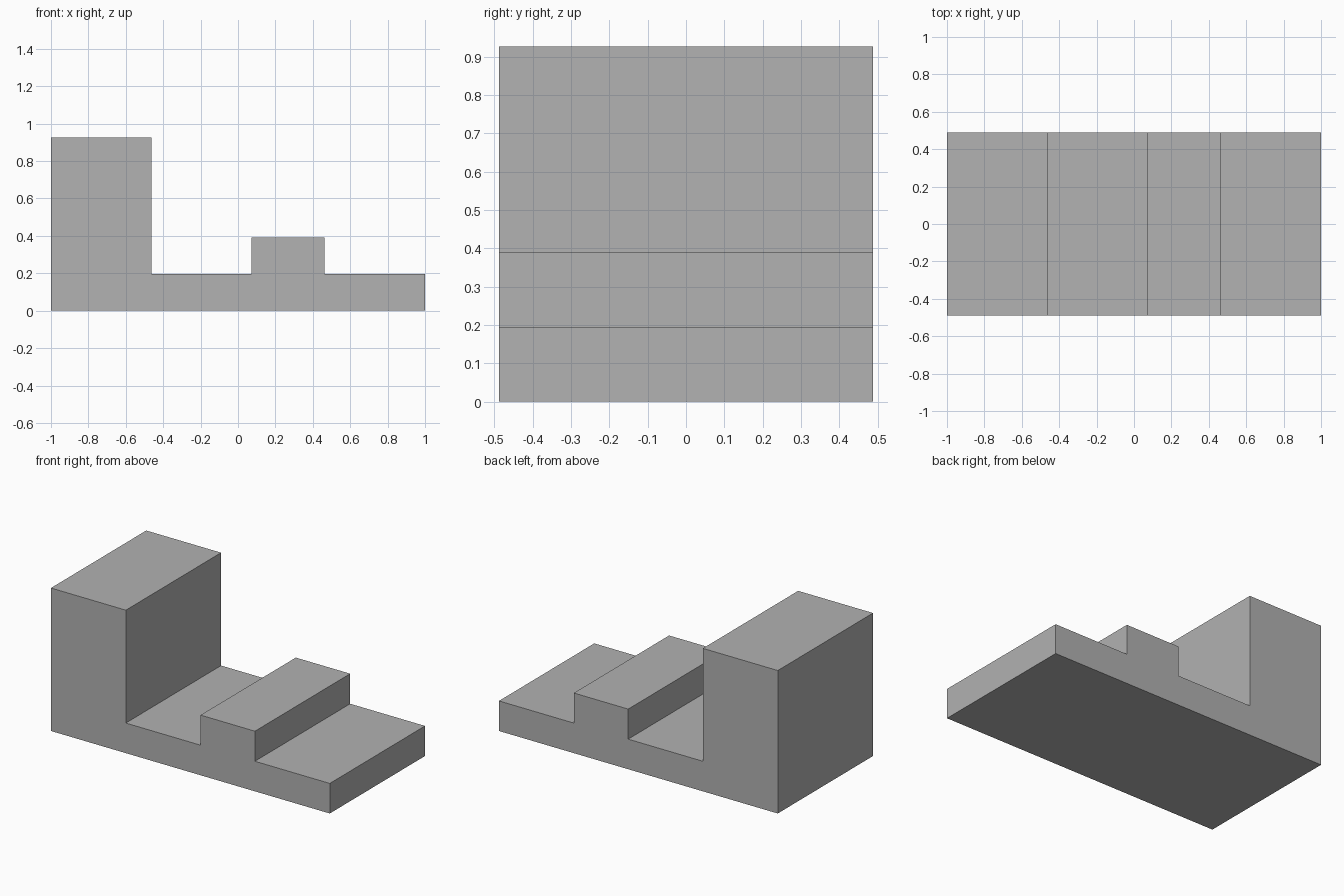
import bpy
import bmesh
from mathutils import Vector

# Remove the default object
cube = bpy.data.objects.get("Cube")
if cube:
    bpy.data.objects.remove(cube, do_unlink=True)

# Plain grey material
grey = bpy.data.materials.new("plain_grey")
grey.use_nodes = True
colour = (0.445, 0.445, 0.445, 1.0)
grey.diffuse_color = colour
grey.node_tree.nodes["Principled BSDF"].inputs["Base Color"].default_value = colour

# Side profile: tall block, channel, low rib, ledge
HALF_DEPTH = 0.488
BASE, RIB, TALL = 0.195, 0.39, 0.927
BLOCK_EDGE, RIB_START, RIB_END = -0.463, 0.073, 0.463
profile = [
    (-1, 0), (1, 0), (1, BASE),
    (RIB_END, BASE), (RIB_END, RIB), (RIB_START, RIB), (RIB_START, BASE),
    (BLOCK_EDGE, BASE), (BLOCK_EDGE, TALL), (-1, TALL),
]

# Extrude the profile from front to back
bm = bmesh.new()
front = bm.faces.new([bm.verts.new((x, -HALF_DEPTH, z)) for x, z in profile])
result = bmesh.ops.extrude_face_region(bm, geom=[front], use_keep_orig=True)
back_verts = [g for g in result["geom"] if isinstance(g, bmesh.types.BMVert)]
bmesh.ops.translate(bm, verts=back_verts, vec=Vector((0, 2 * HALF_DEPTH, 0)))
bmesh.ops.recalc_face_normals(bm, faces=bm.faces)

mesh = bpy.data.meshes.new("stepped_block")
bm.to_mesh(mesh)
bm.free()
mesh.materials.append(grey)
block = bpy.data.objects.new("stepped_block", mesh)
bpy.context.collection.objects.link(block)
